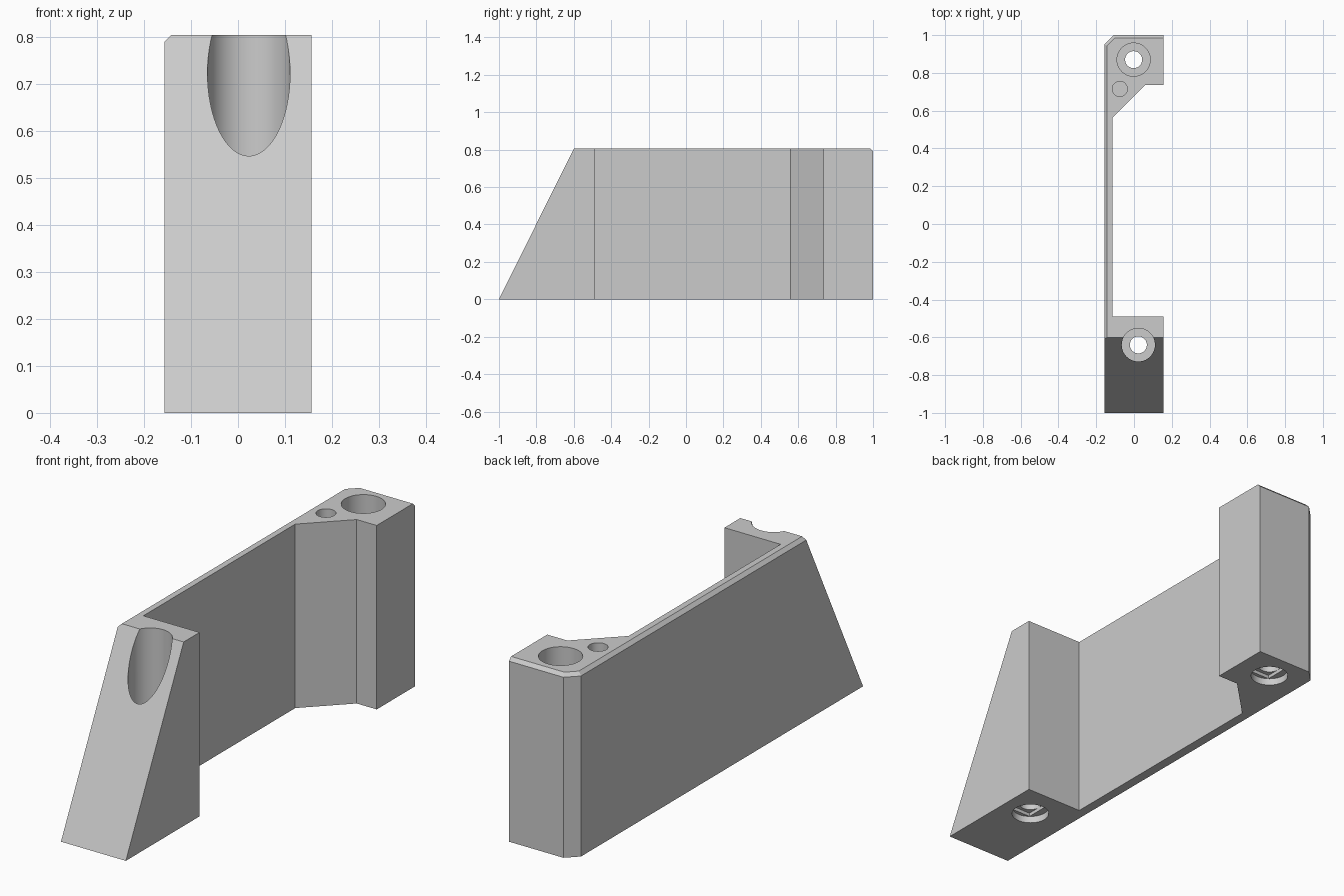
import bpy
import bmesh

cube = bpy.data.objects.get("Cube")
if cube:
    bpy.data.objects.remove(cube, do_unlink=True)

HEIGHT = 0.805
LEFT, RIGHT = -0.157, 0.157

grey = bpy.data.materials.new("light grey plastic")
grey.use_nodes = True
grey.diffuse_color = (0.6, 0.6, 0.6, 1)
grey.node_tree.nodes["Principled BSDF"].inputs["Base Color"].default_value = (0.6, 0.6, 0.6, 1)


def make_object(name, bm):
    bmesh.ops.recalc_face_normals(bm, faces=bm.faces)
    mesh = bpy.data.meshes.new(name)
    bm.to_mesh(mesh)
    bm.free()
    obj = bpy.data.objects.new(name, mesh)
    bpy.context.collection.objects.link(obj)
    mesh.materials.append(grey)
    return obj


def activate(obj):
    bpy.ops.object.select_all(action="DESELECT")
    obj.select_set(True)
    bpy.context.view_layer.objects.active = obj


def cut(body, name, bm):
    cutter = make_object(name, bm)
    cutter.hide_render = True
    activate(body)
    mod = body.modifiers.new(name, "BOOLEAN")
    mod.operation = "DIFFERENCE"
    mod.solver = "EXACT"
    mod.object = cutter
    bpy.ops.object.modifier_apply(modifier=mod.name)
    bpy.data.objects.remove(cutter, do_unlink=True)


def cut_cylinder(body, name, x, y, radius, z0, z1):
    bm = bmesh.new()
    bmesh.ops.create_cone(bm, cap_ends=True, segments=64, radius1=radius, radius2=radius, depth=z1 - z0)
    bmesh.ops.translate(bm, verts=bm.verts, vec=(x, y, (z0 + z1) / 2))
    cut(body, name, bm)


def cut_box(body, name, x, y, size, z0, z1):
    bm = bmesh.new()
    bmesh.ops.create_cube(bm, size=1)
    bmesh.ops.scale(bm, verts=bm.verts, vec=(size[0], size[1], z1 - z0))
    bmesh.ops.translate(bm, verts=bm.verts, vec=(x, y, (z0 + z1) / 2))
    cut(body, name, bm)


# Plan outline: front post, thin wall, rear post with a diagonal web
outline = [(LEFT, -1), (RIGHT, -1), (RIGHT, -0.49), (-0.115, -0.49), (-0.115, 0.56),
           (0.06, 0.735), (RIGHT, 0.735), (RIGHT, 1), (-0.107, 1), (LEFT, 0.95)]
bm = bmesh.new()
base = bm.faces.new([bm.verts.new((x, y, 0)) for x, y in outline])
top = bmesh.ops.extrude_face_region(bm, geom=[base], use_keep_orig=True)["geom"]
top_verts = [v for v in top if isinstance(v, bmesh.types.BMVert)]
for v in top_verts:
    v.co.z = HEIGHT
    if v.co.y < -0.9:          # lean the front face back
        v.co.y = -0.6
bmesh.ops.recalc_face_normals(bm, faces=bm.faces)


# Small chamfer along the outer top edges
def on_outer_side(v):
    return v.co.x < LEFT + 0.001 or v.co.y > 0.999


rim = [e for e in bm.edges
       if all(v.co.z > HEIGHT - 0.001 and on_outer_side(v) for v in e.verts)]
bmesh.ops.bevel(bm, geom=rim, offset=0.015, offset_type="OFFSET", segments=1,
                profile=0.5, affect="EDGES")
bracket = make_object("bracket_body", bm)

# Screw holes: deep top counterbore, through hole, stepped recess below
for label, x, y in (("front", 0.023, -0.64), ("rear", -0.002, 0.87)):
    cut_cylinder(bracket, label + "_counterbore", x, y, 0.088, 0.2, 1)
    cut_cylinder(bracket, label + "_screw_hole", x, y, 0.045, -0.1, 0.3)
    cut_cylinder(bracket, label + "_recess", x, y, 0.076, -0.1, 0.03)
    cut_box(bracket, label + "_recess_slot", x, y, (0.09, 0.12), -0.05, 0.045)

# Blind pin hole beside the rear screw
cut_cylinder(bracket, "pin_hole", -0.075, 0.715, 0.04, 0.4, 1)

activate(bracket)
bpy.ops.object.shade_smooth_by_angle(angle=0.5)
